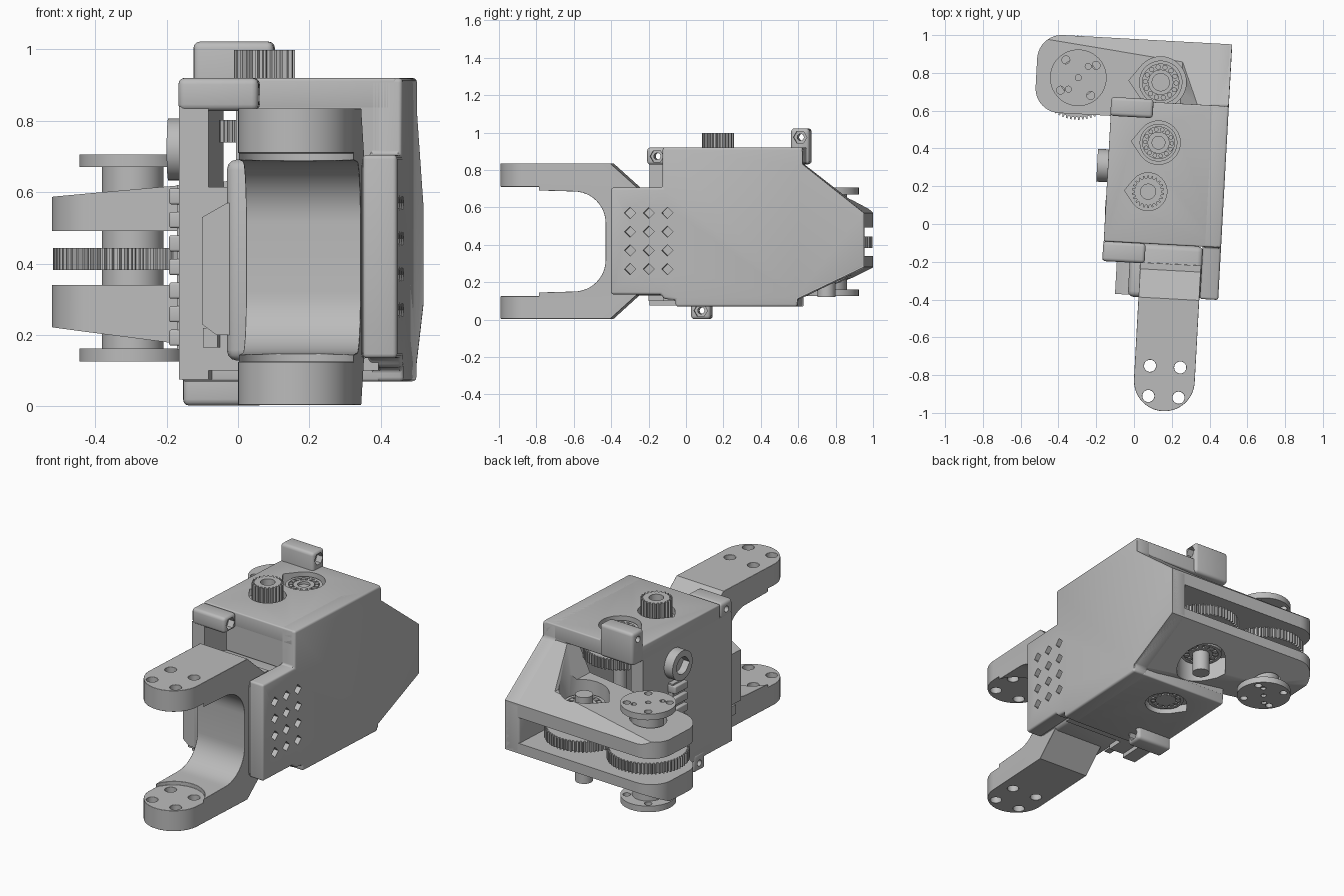
import bpy, bmesh
from math import sin, cos, pi, radians
from mathutils import Matrix

old = bpy.data.objects.get("Cube")
if old:
    bpy.data.objects.remove(old)

ROT = Matrix.Rotation(radians(-3.15), 4, 'Z')   # whole housing sits slightly turned
grey = bpy.data.materials.new("plain_grey")
grey.use_nodes = True
grey.diffuse_color = (0.5, 0.5, 0.5, 1)
grey.node_tree.nodes["Principled BSDF"].inputs["Base Color"].default_value = (0.5, 0.5, 0.5, 1)


def prism(name, pts, axis, a, b, bevel=0):
    """Extrude a 2D outline along an axis from a to b."""
    place = {'x': lambda u, v, t: (t, u, v),
             'y': lambda u, v, t: (u, t, v),
             'z': lambda u, v, t: (u, v, t)}[axis]
    bm = bmesh.new()
    rings = [[bm.verts.new(place(u, v, t)) for u, v in pts] for t in (a, b)]
    n = len(pts)
    for ring in rings:
        bm.faces.new(ring)
    for i in range(n):
        j = (i + 1) % n
        bm.faces.new((rings[0][i], rings[0][j], rings[1][j], rings[1][i]))
    bmesh.ops.recalc_face_normals(bm, faces=bm.faces)
    if bevel:
        sharp = [e for e in bm.edges if e.calc_face_angle(0) > radians(40)]
        bmesh.ops.bevel(bm, geom=sharp, offset=bevel, segments=3, profile=0.5,
                        affect='EDGES', clamp_overlap=True)
    bm.transform(ROT)
    me = bpy.data.meshes.new(name)
    bm.to_mesh(me)
    bm.free()
    me.materials.append(grey)
    ob = bpy.data.objects.new(name, me)
    bpy.context.collection.objects.link(ob)
    return ob


def rect(x0, x1, y0, y1):
    return [(x0, y0), (x1, y0), (x1, y1), (x0, y1)]


def box(name, x0, x1, y0, y1, z0, z1, bevel=0):
    return prism(name, rect(x0, x1, y0, y1), 'z', z0, z1, bevel)


def arc(cx, cy, r, a0, a1, n=12):
    return [(cx + r * cos(radians(a0 + (a1 - a0) * i / n)),
             cy + r * sin(radians(a0 + (a1 - a0) * i / n))) for i in range(n + 1)]


def circle(cx, cy, r, n=40):
    return arc(cx, cy, r, 0, 360 * (n - 1) / n, n - 1)


def teardrop(cx, cy, r):
    return arc(cx, cy, r, -140, 140, 36) + [(cx - 1.25 * r, cy)]


def gear_outline(cx, cy, r, teeth, depth):
    pts = []
    for i in range(teeth):
        for k, rr in ((0, r - depth), (.4, r - depth), (.55, r), (.85, r)):
            a = 2 * pi * (i + k) / teeth
            pts.append((cx + rr * cos(a), cy + rr * sin(a)))
    return pts


def apply_bool(ob, others, op='DIFFERENCE'):
    bpy.context.view_layer.objects.active = ob
    for c in others:
        c.hide_render = True
        m = ob.modifiers.new("cut", 'BOOLEAN')
        m.operation, m.object, m.solver = op, c, 'EXACT'
        bpy.ops.object.modifier_apply(modifier=m.name)
        bpy.data.objects.remove(c)
    return ob


def cyl(name, x, y, r, z0, z1, bore=0):
    ob = prism(name, circle(x, y, r), 'z', z0, z1)
    if bore:
        apply_bool(ob, [prism("bore", circle(x, y, bore), 'z', z0 - .1, z1 + .1)])
    return ob


def bearing(name, x, y, r, z0, z1):
    """Outer race, inner race and a ring of balls drawn as short pins."""
    cyl(name + "_outer_race", x, y, r, z0, z1, r * .84)
    cyl(name + "_inner_race", x, y, r * .58, z0, z1, r * .34)
    cyl(name + "_cage", x, y, r * .85, z0 + .01, z1 - .01, r * .55)
    for i, (u, v) in enumerate(circle(x, y, r * .71, 14)):
        prism(f"{name}_ball_{i}", circle(u, v, r * .12, 10), 'z', z0, z1)


# Side outline shared by the outer wall and the gear arm
side = [(-.377, .135), (-.377, .705), (-.1, .705), (-.1, .92), (.65, .92), (.65, .83),
        (.978, .57), (.978, .28), (.622, .11), (.622, .07), (-.03, .07), (-.03, .105),
        (-.09, .11), (-.11, .135)]
outer_wall = prism("outer_wall", side, 'x', .37, .467, .012)
apply_bool(outer_wall, [
    prism("vent", circle(y, z, .03, 4), 'x', .34, .5)
    for y in (-.274, -.174, -.074) for z in (.27, .37, .47, .57)])

# Housing plates
GX, GY = .106, .437      # middle shaft
PX, PY = .065, .175      # pinion
top = box("top_plate", -.155, .45, -.1, .65, .83, .92, .008)
apply_bool(top, [prism("well", teardrop(GX, GY, .115), 'z', .85, 1),
                 prism("well", teardrop(PX, PY, .1), 'z', .88, 1)])
bottom = box("bottom_plate", -.155, .4, -.03, .622, .07, .135, .008)
apply_bool(bottom, [prism("well", teardrop(GX, GY, .115), 'z', 0, .115)])
box("inner_wall", -.155, -.072, -.2, .57, .075, .84)
box("front_wall", 0, .4, -.1, -.04, .1, .9)
box("rear_sill", -.155, .4, .565, .62, .1, .22)
box("lower_front_ledge", -.155, .4, -.1, 0, .105, .16)

# Screw lugs with nut pockets
for name, y0, y1, z0, z1 in (("front_lug", -.205, -.1, .828, .92),
                             ("rear_lug", .565, .665, .83, 1.022),
                             ("bottom_lug", .03, .135, .002, .11)):
    lug = box(name, -.157, .068, y0, y1, z0, z1, .018)
    yc, zc = (y0 + y1) / 2, (z0 + .046 if name == "bottom_lug" else z1 - .047)
    apply_bool(lug, [prism("nut_pocket", circle(yc, zc, .036, 6), 'x', .03, .1),
                     prism("screw_hole", circle(yc, zc, .018, 16), 'x', -.2, .1)])

# Side boss with terminal clips beneath it
boss = prism("side_boss", circle(.3, .72, .087), 'x', -.212, -.15)
apply_bool(boss, [prism("boss_bore", teardrop(.3, .72, .05), 'x', -.3, -.17)])
box("terminal_strip", -.185, -.15, .25, .35, .16, .62)
for i in range(7):
    box(f"terminal_clip_{i}", -.207, -.15, .245, .355, .17 + .066 * i, .215 + .066 * i, .006)

# Motor body between the inner wall and the fork
box("motor_case", -.075, .02, -.2, .12, .1, .615)
prism("motor_cover", [(-.08, .23), (-.08, .53), (-.01, .57), (.02, .57), (.02, .2), (-.04, .2)],
      'y', -.375, -.1)
box("motor_foot", -.08, -.04, -.33, -.18, .165, .22)
box("fork_base", -.012, .375, -.385, -.1, .128, .692, .03)

# Fork: curved inner throat, rounded tips, screw holes
FX, FY = .206, -.825
outline = [(-1, .835), (-.385, .835), (-.235, .70), (-.2, .7), (-.2, .14), (-.235, .14),
           (-.385, .004), (-1, .004), (-1, .145), (-.76, .145)]
outline += arc(-.58, .32, .17, -90, 0, 12) + arc(-.58, .515, .17, 0, 90, 12) + [(-.76, .69), (-1, .69)]
fork = prism("fork", outline, 'x', .0, .4)
plan = arc(FX, -.82, .161, -180, 0, 28) + [(FX + .161, -.1), (FX - .161, -.1)]
apply_bool(fork, [prism("fork_plan", plan, 'z', -.1, 1)], 'INTERSECT')
cuts = [prism("tip_recess", circle(FX, FY, .171), 'z', .125, .71)]
cuts += [prism("tip_hole", circle(FX + dx, FY + dy, .032, 20), 'z', -.1, 1)
         for dx in (-.08, .08) for dy in (-.08, .08)]
cuts.append(prism("pin_hole", circle(.2, -.185, .02, 4), 'z', .6, .9))
apply_bool(fork, cuts)
bev = fork.modifiers.new("soft_edges", 'BEVEL')
bev.width, bev.segments, bev.limit_method, bev.angle_limit = .008, 2, 'ANGLE', radians(60)

# Gear arm: tapered block with rounded end, slotted for the gears
HX, HY = -.337, .757     # output horn
SX, SY = .1, .757        # second shaft
arm = prism("gear_arm", [(-.56, .587), (.21, .655), (.3, .83), (.466, .9), (.466, .09),
                         (-.56, .222)], 'y', .5, 1.05)
plan = (arc(-.43, .695, .13, 180, 270) + [(.466, .565), (.466, .978)] + arc(-.43, .848, .13, 90, 180))
apply_bool(arm, [prism("arm_plan", plan, 'z', -.1, 1.1), prism("arm_side", side, 'x', -.7, .6)],
           'INTERSECT')
apply_bool(arm, [box("gear_slot", -.7, .385, .5, 1.1, .34, .492),
                 prism("upper_well", teardrop(SX, SY, .135), 'z', .54, 1),
                 prism("lower_well", teardrop(SX, SY, .135), 'z', 0, .28),
                 prism("horn_hole", circle(HX, HY, .1), 'z', 0, 1)])

# Gears
for name, x, y, r, teeth, z0 in (("output_gear", HX, HY, .223, 64, .382),
                                 ("second_gear", SX, SY, .215, 62, .382),
                                 ("middle_gear", GX, GY, .2, 58, .74)):
    prism(name, gear_outline(x, y, r, teeth, .014), 'z', z0, z0 + .062)
pinion = prism("pinion", gear_outline(PX, PY, .086, 22, .014), 'z', .86, .998)
apply_bool(pinion, [prism("pinion_bore", circle(PX, PY, .04), 'z', .93, 1.1)])

# Shafts and bearings
cyl("second_shaft", SX, SY, .048, .12, .63)
cyl("middle_shaft", GX, GY, .036, .09, .885)
bearing("upper_arm_bearing", SX, SY, .115, .5, .575)
bearing("lower_arm_bearing", SX, SY, .115, .24, .33)
bearing("top_bearing", GX, GY, .1, .84, .9)
bearing("bottom_bearing", GX, GY, .1, .09, .135)

# Output horn: stem with a drilled disc at each end
cyl("horn_stem", HX, HY, .086, .14, .69)
for name, z0, z1 in (("upper_horn", .67, .706), ("lower_horn", .126, .162)):
    disc = cyl(name, HX, HY, .15, z0, z1)
    outer = z1 if name == "upper_horn" else z0
    holes = [prism("hole", circle(u, v, .021, 16), 'z', z0 - .02, z1 + .02)
             for u, v in arc(HX, HY, .115, 38, 308, 3)]
    holes += [prism("hole", circle(HX + k * .035, HY + k * .045, .016, 12), 'z',
                    outer - .015, outer + .015) for k in (-1.4, 0, 1.4)]
    apply_bool(disc, holes)

# Smooth round surfaces, keep edges sharp
bpy.ops.object.select_all(action='DESELECT')
for ob in bpy.context.collection.objects:
    if ob.type == 'MESH' and grey.name in ob.data.materials:
        ob.select_set(True)
        bpy.context.view_layer.objects.active = ob
bpy.ops.object.shade_smooth_by_angle(angle=radians(30))
